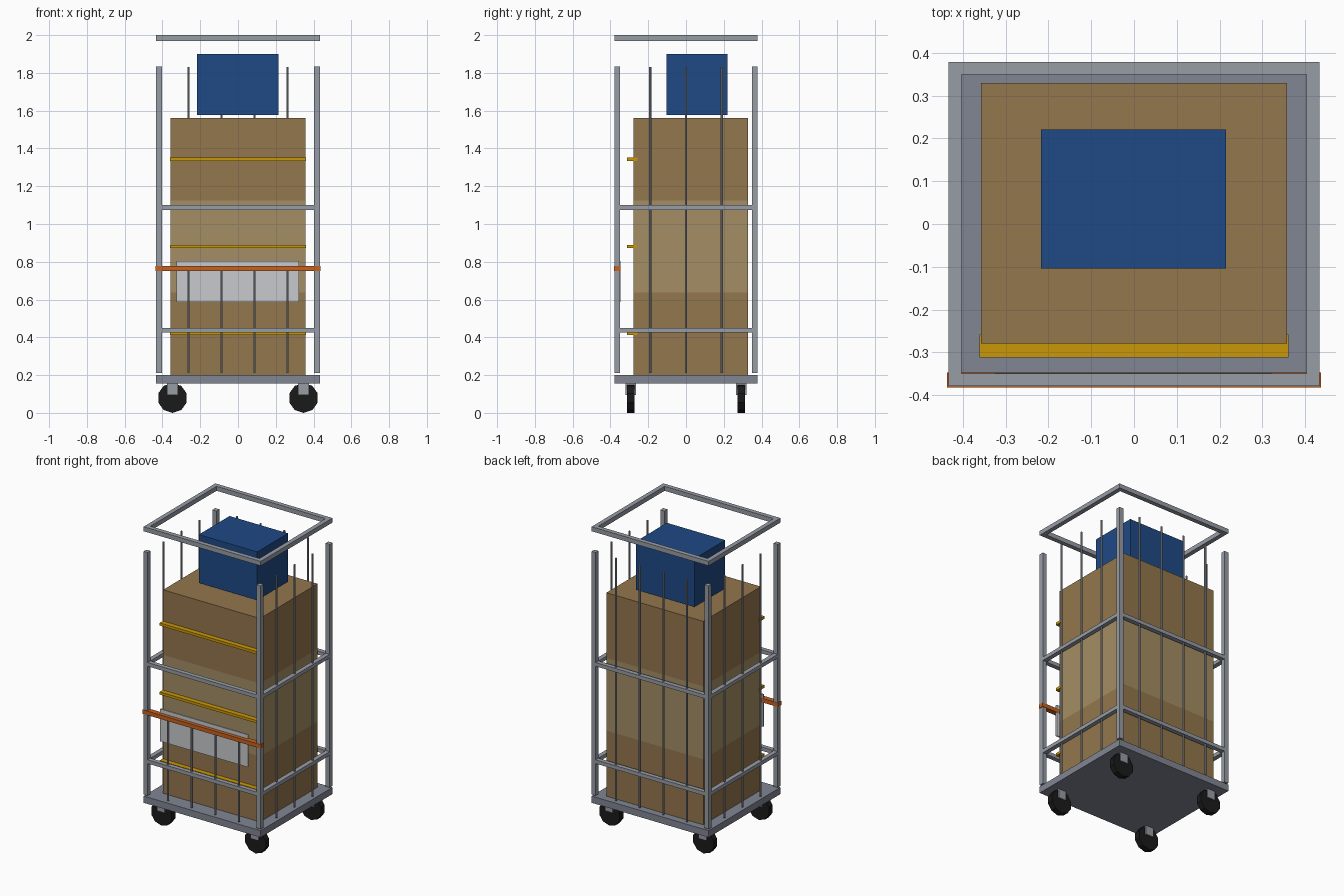
import bpy, math

if "Cube" in bpy.data.objects:
    bpy.data.objects.remove(bpy.data.objects["Cube"])


def mat(name, r, g, b):
    m = bpy.data.materials.new(name)
    m.diffuse_color = tuple((c / 255) ** 2.2 for c in (r, g, b)) + (1,)
    m.use_nodes = True
    m.node_tree.nodes["Principled BSDF"].inputs["Base Color"].default_value = m.diffuse_color
    return m


STEEL = mat("steel", 150, 155, 163)
DECK = mat("deck_grey", 128, 133, 145)
BROWN = mat("cardboard", 146, 118, 78)
TAN = mat("light_cardboard", 162, 140, 100)
BLUE = mat("blue_plastic", 36, 75, 133)
YELLOW = mat("yellow_strap", 200, 150, 16)
ORANGE = mat("orange_bar", 195, 98, 38)
BLACK = mat("rubber", 32, 32, 33)
WHITE = mat("label_grey", 198, 201, 204)


def box(name, x, y, z, m):
    """Box from (min, max) pairs on each axis."""
    lo, hi = zip(x, y, z)
    v = [(a, b, c) for a in (lo[0], hi[0]) for b in (lo[1], hi[1]) for c in (lo[2], hi[2])]
    f = [(0, 1, 3, 2), (4, 6, 7, 5), (0, 4, 5, 1), (2, 3, 7, 6), (0, 2, 6, 4), (1, 5, 7, 3)]
    me = bpy.data.meshes.new(name)
    me.from_pydata(v, [], f)
    me.materials.append(m)
    ob = bpy.data.objects.new(name, me)
    bpy.context.collection.objects.link(ob)
    return ob


def cyl(name, r, depth, loc, sides, m, rot=(0, 0, 0)):
    bpy.ops.mesh.primitive_cylinder_add(vertices=sides, radius=r, depth=depth, location=loc, rotation=rot)
    ob = bpy.context.object
    ob.name = name
    ob.data.materials.append(m)
    return ob


X, Y, T = 0.433, 0.379, 0.03          # outer half sizes and tube thickness
XI, YI = X - T, Y - T                 # inner half sizes


def ring(name, z, full):
    """Rectangular tube frame; full=False stops the rails between the posts."""
    ex = X if full else XI
    for s, side in ((-1, "front"), (1, "back")):
        box(f"{name}_{side}", (-ex, ex), sorted((s * Y, s * YI)), z, STEEL)
    for s, side in ((-1, "left"), (1, "right")):
        box(f"{name}_{side}", sorted((s * X, s * XI)), (-YI, YI), z, STEEL)


# Deck and frame
box("deck", (-X, X), (-Y, Y), (0.155, 0.20), DECK)
ring("top_frame", (1.97, 2.0), True)
ring("lower_rail", (0.425, 0.45), False)
ring("middle_rail", (1.075, 1.10), False)

# Corner posts and casters
for sx in (-1, 1):
    for sy in (-1, 1):
        tag = ("left" if sx < 0 else "right") + ("_front" if sy < 0 else "_back")
        box(f"post_{tag}", sorted((sx * X, sx * XI)), sorted((sy * Y, sy * YI)), (0.21, 1.835), STEEL)
        cx, cy = sx * 0.347, sy * 0.293
        cyl(f"wheel_{tag}", 0.079, 0.04, (cx, cy, 0.079), 10, BLACK, (math.pi / 2, 0, 0))
        box(f"caster_fork_{tag}", (cx - 0.029, cx + 0.029), (cy - 0.028, cy + 0.028), (0.095, 0.157), STEEL)

# Thin cage bars: short at the front, tall on the other sides
BX, BY = X - T / 2, Y - T / 2


def bar(name, x, y, top):
    cyl(name, 0.0065, top - 0.21, (x, y, (top + 0.21) / 2), 8, STEEL)


for i in range(4):
    x = -0.262 + i * 0.1747
    bar(f"front_bar_{i + 1}", x, -BY, 0.76)
    bar(f"back_bar_{i + 1}", x, BY, 1.83)
for i in range(3):
    y = (i - 1) * 0.19
    bar(f"left_bar_{i + 1}", -BX, y, 1.83)
    bar(f"right_bar_{i + 1}", BX, y, 1.83)

# Stacked cartons
for n, z, m in (("lower", (0.20, 0.638), BROWN), ("middle", (0.638, 1.125), TAN), ("upper", (1.125, 1.56), BROWN)):
    box(f"{n}_carton", (-0.358, 0.358), (-0.279, 0.329), z, m)

# Straps across the carton fronts
for i, z in enumerate((0.422, 0.881, 1.342)):
    box(f"strap_{i + 1}", (-0.361, 0.361), (-0.312, -0.258), (z - 0.009, z + 0.009), YELLOW)

# Blue crate, label panel and retaining bar
box("blue_crate", (-0.217, 0.215), (-0.104, 0.221), (1.577, 1.90), BLUE)
box("label_panel", (-0.325, 0.323), (-0.358, -0.348), (0.587, 0.803), WHITE)
box("retaining_bar", (-0.437, 0.437), (-0.382, -0.347), (0.75, 0.777), ORANGE)
